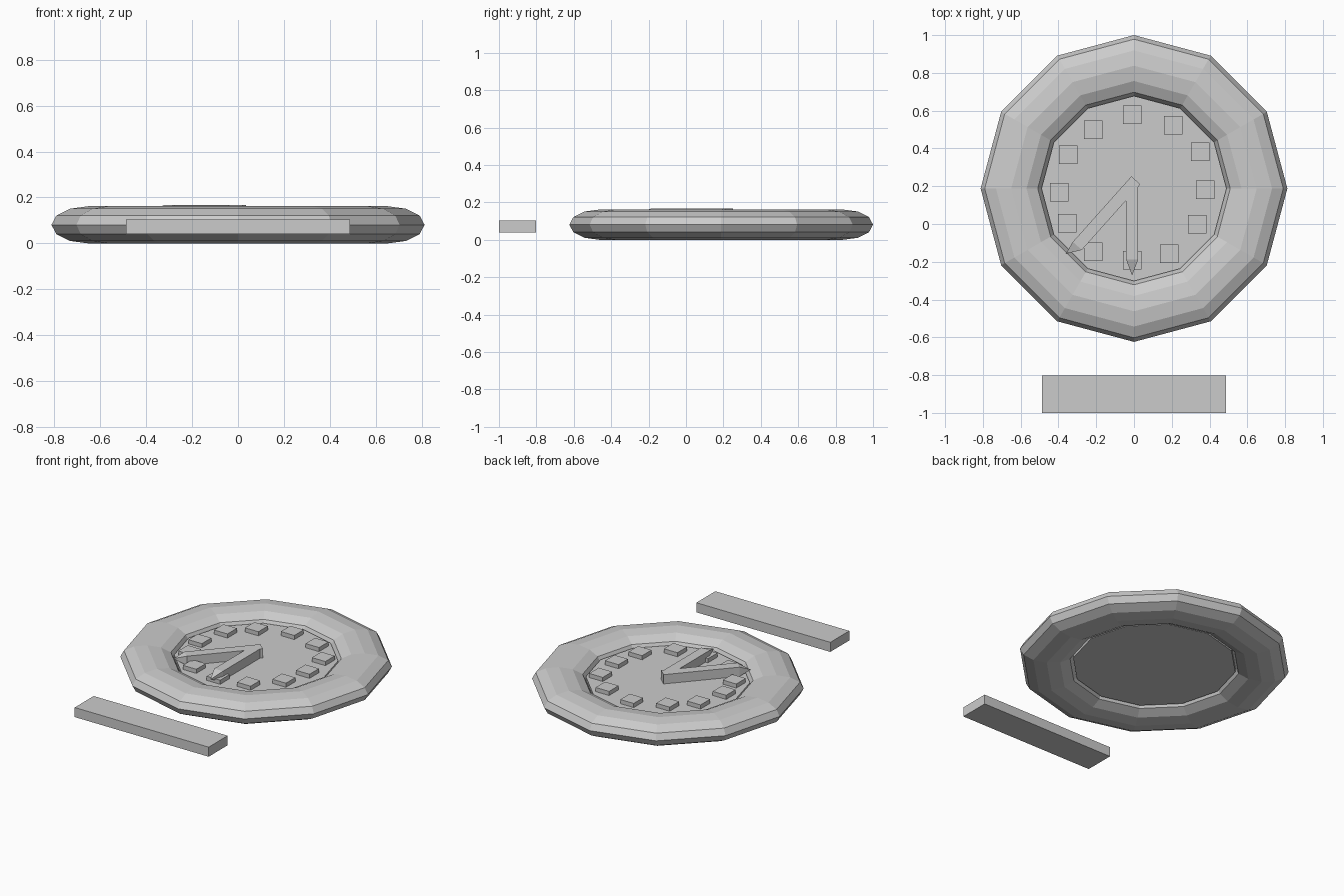
import bpy, bmesh
from mathutils import Vector

if "Cube" in bpy.data.objects:
    bpy.data.objects.remove(bpy.data.objects["Cube"])

CY = 0.188  # centre of the clock along y


def box(name, lo, hi):
    lo, hi = Vector(lo), Vector(hi)
    bpy.ops.mesh.primitive_cube_add(size=1, location=(lo + hi) / 2)
    ob = bpy.context.object
    ob.name = name
    ob.scale = hi - lo
    return ob


def hand(name, start, end, tip, width=0.064, z0=0.106, z1=0.167):
    # square bar closed by a pyramid point
    start, end = Vector(start), Vector(end)
    d = (end - start).normalized()
    side = Vector((-d.y, d.x)) * width / 2
    bm = bmesh.new()
    rings = []
    for p in (start, end):
        corners = ((p + side, z0), (p - side, z0), (p - side, z1), (p + side, z1))
        rings.append([bm.verts.new((q.x, q.y, z)) for q, z in corners])
    point = bm.verts.new((tip[0], tip[1], (z0 + z1) / 2))
    bm.faces.new(rings[0])
    for i in range(4):
        j = (i + 1) % 4
        bm.faces.new((rings[0][i], rings[0][j], rings[1][j], rings[1][i]))
        bm.faces.new((rings[1][i], rings[1][j], point))
    bmesh.ops.recalc_face_normals(bm, faces=bm.faces)
    me = bpy.data.meshes.new(name)
    bm.to_mesh(me)
    bm.free()
    ob = bpy.data.objects.new(name, me)
    bpy.context.collection.objects.link(ob)


# Flattened twelve-sided frame
bpy.ops.mesh.primitive_torus_add(major_segments=12, minor_segments=12,
                                 major_radius=0.65, minor_radius=0.162,
                                 location=(0, CY, 0.081))
frame = bpy.context.object
frame.name = "clock_frame"
frame.scale.z = 0.5
bpy.ops.object.shade_flat()

# Thick dial
bpy.ops.mesh.primitive_cylinder_add(vertices=12, radius=0.49, depth=0.056,
                                    location=(0, CY, 0.078))
bpy.context.object.name = "clock_dial"

# Hour markers, slightly uneven around the dial
spots = [(-.01, .578), (.208, .523), (.352, .383), (.378, .182), (.335, -.002), (.187, -.157),
         (-.01, -.192), (-.215, -.147), (-.353, .003), (-.395, .168), (-.348, .367), (-.215, .498)]
for i, (x, y) in enumerate(spots):
    box(f"hour_marker_{i + 1}", (x - .049, y - .049, .1), (x + .049, y + .049, .133))

# Hands
hand("hour_hand", (-.01, .215), (-.01, -.187), (-.01, -.273))
hand("minute_hand", (.01, .231), (-.30, -.116), (-.36, -.157))

# Separate plate below the clock
box("lower_plate", (-.487, -1, .04), (.487, -.803, .103))
